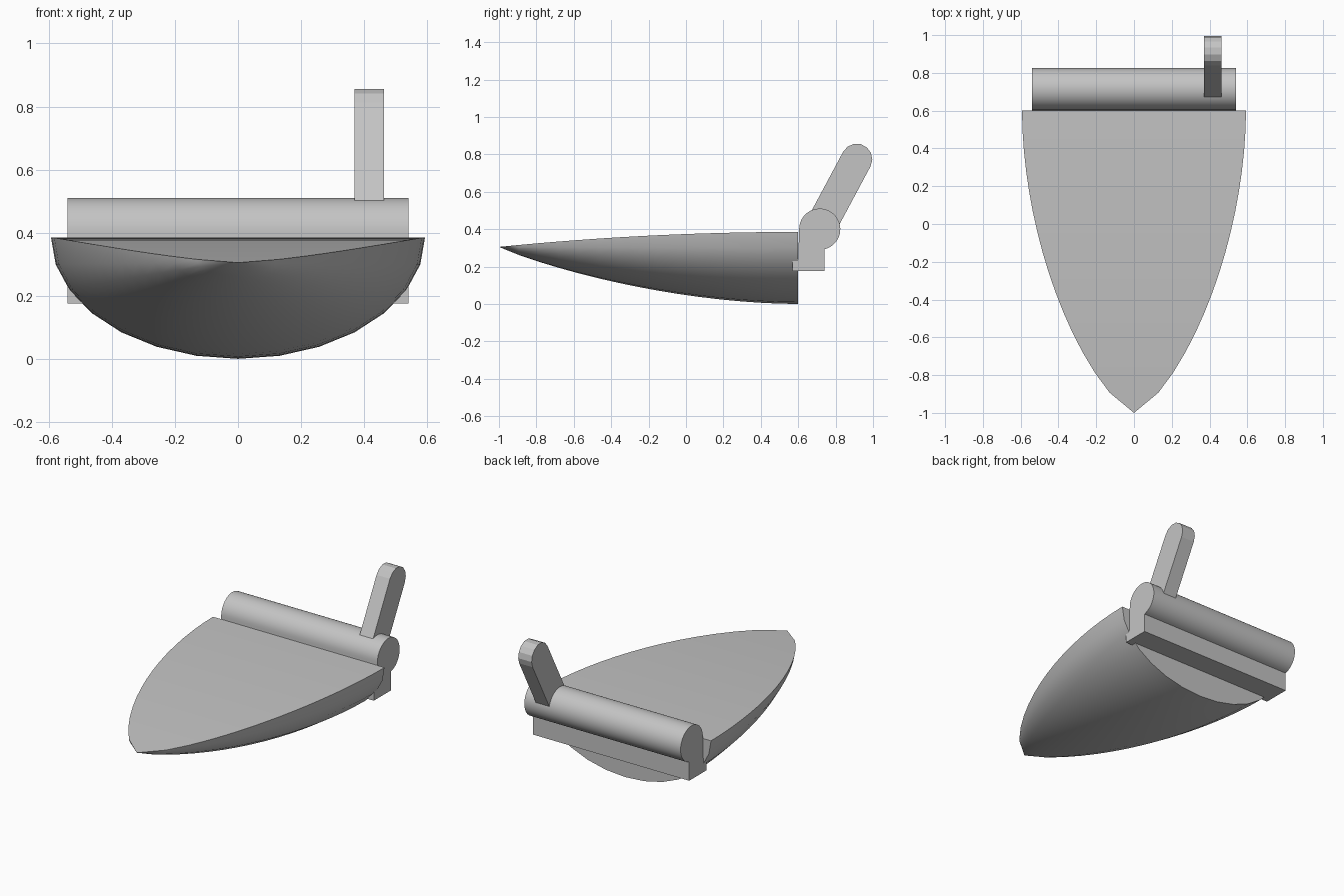
import bpy, bmesh, math

cube = bpy.data.objects.get("Cube")
if cube:
    bpy.data.objects.remove(cube, do_unlink=True)

grey = bpy.data.materials.new("plain_grey")
grey.use_nodes = True
colour = (0.55, 0.55, 0.55, 1)
grey.diffuse_color = colour
grey.node_tree.nodes["Principled BSDF"].inputs["Base Color"].default_value = colour


def make_object(name, bm, angle):
    bmesh.ops.recalc_face_normals(bm, faces=bm.faces)
    mesh = bpy.data.meshes.new(name)
    bm.to_mesh(mesh)
    bm.free()
    mesh.materials.append(grey)
    obj = bpy.data.objects.new(name, mesh)
    bpy.context.collection.objects.link(obj)
    bpy.ops.object.select_all(action='DESELECT')
    obj.select_set(True)
    bpy.context.view_layer.objects.active = obj
    if angle:
        bpy.ops.object.shade_smooth_by_angle(angle=math.radians(angle))
    return obj


def extrude_profile(name, points, x0, x1, angle):
    """Extrude a closed (y, z) outline along x."""
    bm = bmesh.new()
    face = bm.faces.new([bm.verts.new((x0, y, z)) for y, z in points])
    ext = bmesh.ops.extrude_face_region(bm, geom=[face])
    moved = [v for v in ext["geom"] if isinstance(v, bmesh.types.BMVert)]
    bmesh.ops.translate(bm, verts=moved, vec=(x1 - x0, 0, 0))
    return make_object(name, bm, angle)


def arc(cy, cz, r, start, end, steps):
    angles = [math.radians(start + (end - start) * i / steps) for i in range(steps + 1)]
    return [(cy + r * math.cos(a), cz + r * math.sin(a)) for a in angles]


# Hull: half-elliptical stations shrinking to a pointed nose
STATIONS, SIDES = 15, 14
bm = bmesh.new()
rings = []
for i in range(STATIONS):
    t = i / STATIONS
    taper = 1 - t ** 1.85
    half_width, depth = 0.593 * taper ** 0.72, 0.385 * taper ** 0.93
    deck = 0.385 - 0.08 * t * t
    rings.append([bm.verts.new((half_width * math.cos(math.pi * k / SIDES), 0.6 - 1.6 * t,
                                deck - depth * math.sin(math.pi * k / SIDES)))
                  for k in range(SIDES + 1)])
nose = bm.verts.new((0, -1, 0.305))
bm.faces.new(rings[0])
for a, b in zip(rings, rings[1:]):
    for k in range(SIDES):
        bm.faces.new((a[k], a[k + 1], b[k + 1], b[k]))
    bm.faces.new((a[-1], a[0], b[0], b[-1]))
for k in range(SIDES):
    bm.faces.new((rings[-1][k], rings[-1][k + 1], nose))
bm.faces.new((rings[-1][-1], rings[-1][0], nose))
make_object("hull", bm, 35)

# Hinge bar: round top on a post with a forward lip
bar = arc(0.715, 0.4, 0.11, -77, 180, 32)
bar += [(0.6, 0.235), (0.57, 0.235), (0.57, 0.175), (0.74, 0.175)]
extrude_profile("hinge_bar", bar, -0.54, 0.54, 30)

# Lever arm: slanted strip with a rounded tip
lean = 62
base = arc(0.722, 0.417, 0.083, lean + 90, lean - 90, 1)
tip = arc(0.913, 0.774, 0.083, lean - 90, lean + 90, 7)
extrude_profile("lever_arm", base + tip, 0.37, 0.463, 0)
